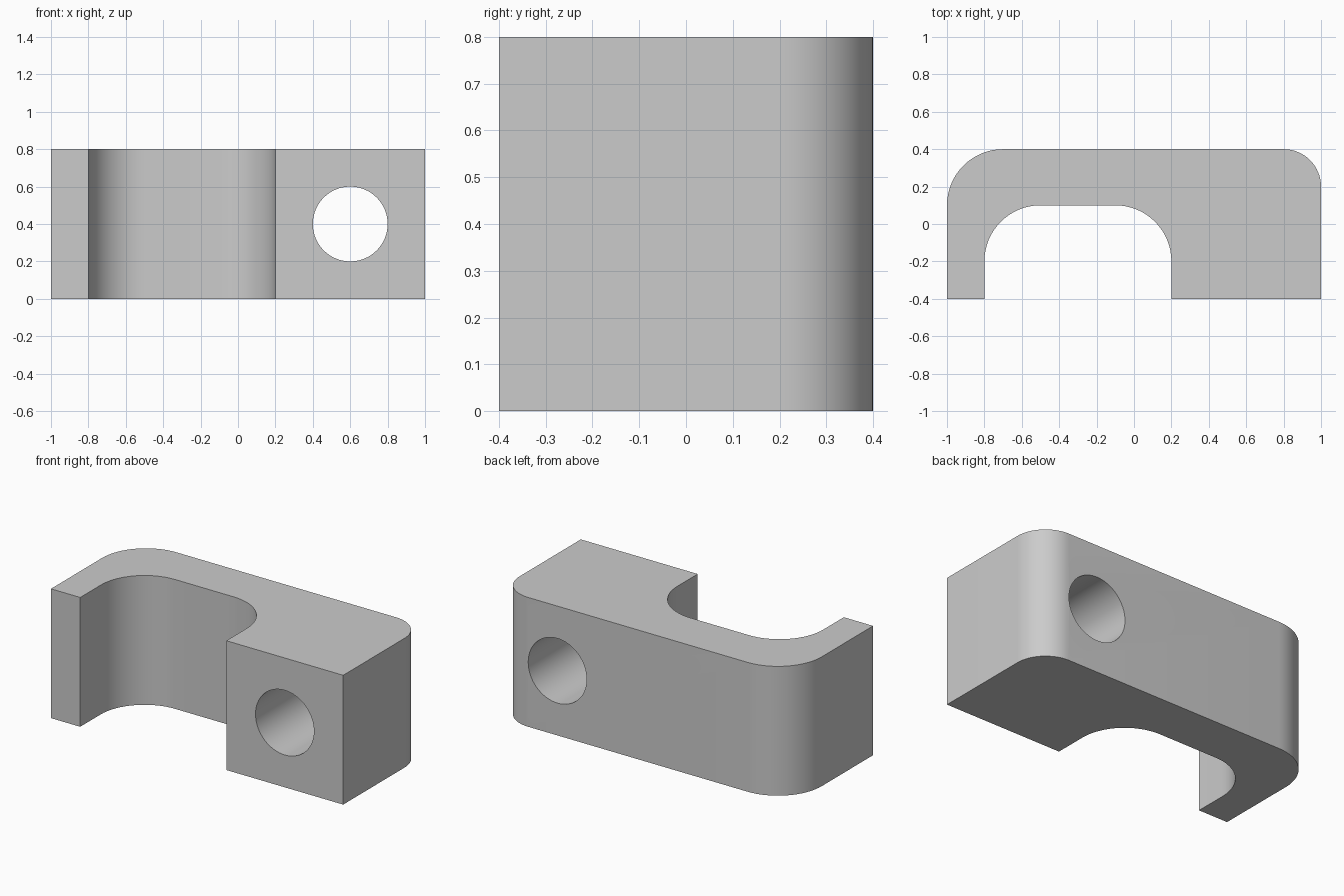
import bpy
import bmesh
from math import cos, sin, pi, radians
from mathutils import Matrix

HEIGHT = 0.8

default = bpy.data.objects.get("Cube")
if default:
    bpy.data.objects.remove(default, do_unlink=True)

grey = bpy.data.materials.new("plain grey")
grey.use_nodes = True
colour = (0.6, 0.6, 0.6, 1)
grey.diffuse_color = colour
grey.node_tree.nodes["Principled BSDF"].inputs["Base Color"].default_value = colour


def arc(cx, cy, r, start, end, steps=16):
    """Points along a circular corner, angles in degrees."""
    angles = [radians(start + (end - start) * i / steps) for i in range(steps + 1)]
    return [(cx + r * cos(a), cy + r * sin(a)) for a in angles]


def mesh_object(name, bm):
    bmesh.ops.recalc_face_normals(bm, faces=bm.faces)
    mesh = bpy.data.meshes.new(name)
    bm.to_mesh(mesh)
    bm.free()
    mesh.materials.append(grey)
    obj = bpy.data.objects.new(name, mesh)
    bpy.context.collection.objects.link(obj)
    return obj


# Hook-shaped outline: thin leg, rounded back, thick leg, rounded recess
outline = [(-0.8, -0.4), (-1, -0.4)]
outline += arc(-0.7, 0.1, 0.3, 180, 90)
outline += arc(0.8, 0.2, 0.2, 90, 0)
outline += [(1, -0.4), (0.2, -0.4)]
outline += arc(-0.1, -0.2, 0.3, 0, 90)
outline += arc(-0.5, -0.2, 0.3, 90, 180)

bm = bmesh.new()
base = bm.faces.new([bm.verts.new((x, y, 0)) for x, y in outline])
raised = bmesh.ops.extrude_face_region(bm, geom=[base], use_keep_orig=True)["geom"]
bmesh.ops.translate(bm, vec=(0, 0, HEIGHT),
                    verts=[v for v in raised if isinstance(v, bmesh.types.BMVert)])
bracket = mesh_object("bracket", bm)

# Round hole through the thick leg, front to back
bm = bmesh.new()
bmesh.ops.create_cone(bm, cap_ends=True, segments=64, radius1=0.2, radius2=0.2, depth=2,
                      matrix=Matrix.Translation((0.6, 0, HEIGHT / 2)) @ Matrix.Rotation(pi / 2, 4, 'X'))
cutter = mesh_object("hole_cutter", bm)
cutter.hide_render = True

cut = bracket.modifiers.new("bolt hole", 'BOOLEAN')
cut.operation = 'DIFFERENCE'
cut.solver = 'EXACT'
cut.object = cutter

bpy.ops.object.select_all(action='DESELECT')
bracket.select_set(True)
bpy.context.view_layer.objects.active = bracket
bpy.ops.object.modifier_apply(modifier=cut.name)
bpy.data.objects.remove(cutter, do_unlink=True)
bpy.ops.object.shade_smooth_by_angle(angle=radians(30))
